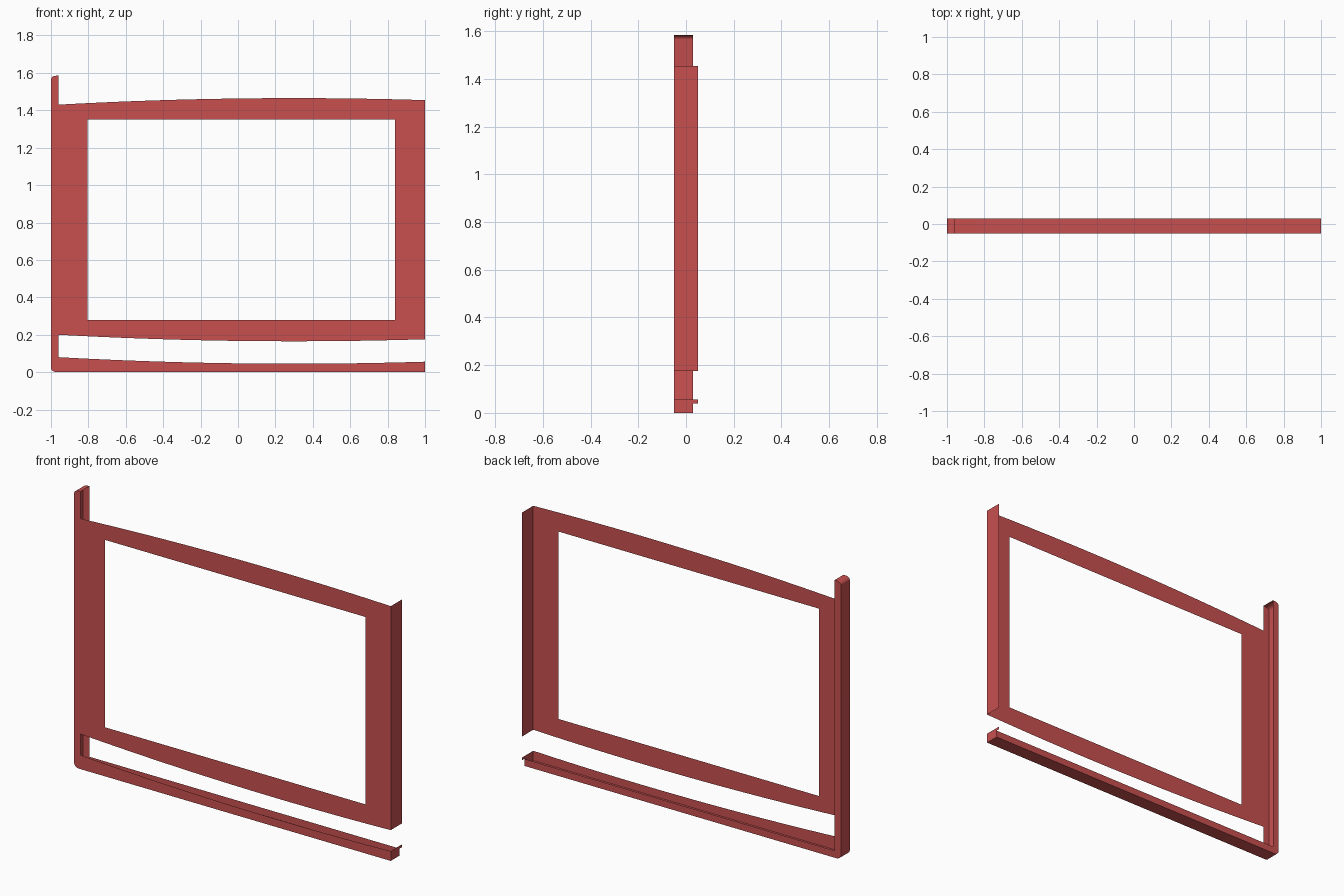
import bpy, bmesh, math

if "Cube" in bpy.data.objects:
    bpy.data.objects.remove(bpy.data.objects["Cube"])

Y0, Y1, Y2 = -0.05, 0.03, 0.05      # front sheet, rear flange, deep edge
TOP = 1.585
XI = -0.96                          # inner edge of the post

red = bpy.data.materials.new("red_paint")
red.diffuse_color = (0.58, 0.08, 0.08, 1)
red.use_nodes = True
red.node_tree.nodes["Principled BSDF"].inputs["Base Color"].default_value = red.diffuse_color


def make(name, polys, smooth=False):
    """Build one sheet object from a list of polygons."""
    bm = bmesh.new()
    for p in polys:
        bm.faces.new([bm.verts.new(v) for v in p])
    bmesh.ops.remove_doubles(bm, verts=bm.verts[:], dist=1e-5)
    bmesh.ops.triangulate(bm, faces=[f for f in bm.faces if len(f.verts) > 4])
    me = bpy.data.meshes.new(name)
    bm.to_mesh(me)
    bm.free()
    me.materials.append(red)
    ob = bpy.data.objects.new(name, me)
    bpy.context.collection.objects.link(ob)
    if smooth:
        bpy.ops.object.select_all(action='DESELECT')
        ob.select_set(True)
        bpy.context.view_layer.objects.active = ob
        bpy.ops.object.shade_smooth_by_angle(angle=math.radians(30))
    return ob


def bow(x):
    return 0.022 * (x - 0.3) ** 2


def top_edge(x):
    return 1.465 - bow(x)


def low_edge(x):
    return 0.165 + bow(x)


def sill_edge(x):
    return 0.045 + bow(x)


def span(a, b, n):
    return [a + (b - a) * i / n for i in range(n + 1)]


def band(xs, lo, hi):
    """Column quads in the front plane between two edge curves."""
    return [[(a, Y0, lo(a)), (b, Y0, lo(b)), (b, Y0, hi(b)), (a, Y0, hi(a))]
            for a, b in zip(xs, xs[1:])]


# Front panel with window opening
L, R, B, T = -0.805, 0.84, 0.28, 1.35
mid = span(L, R, 24)
panel = band(span(XI, L, 3), low_edge, top_edge) + band(span(R, 1, 3), low_edge, top_edge)
panel += band(mid, low_edge, lambda x: B) + band(mid, lambda x: T, top_edge)
make("front_panel", panel)

# Return wall on the right of the panel
make("panel_side", [[(1, Y0, low_edge(1)), (1, Y2, low_edge(1)),
                     (1, Y2, top_edge(1)), (1, Y0, top_edge(1))]])

# Outer outline of the L-shaped channel, with rounded corners
arc = [i * math.pi / 12 for i in range(7)]
outer = [(1, 0)]
outer += [(-0.97 - 0.03 * math.sin(t), 0.025 - 0.025 * math.cos(t)) for t in arc]
outer += [(-0.97 - 0.03 * math.cos(t), TOP - 0.02 + 0.02 * math.sin(t)) for t in arc]
outer += [(XI, TOP)]

# Channel front, bowed along the sill
front = outer + [(x, sill_edge(x)) for x in span(XI, 1, 30)]
make("channel_front", [[(x, Y0, z) for x, z in front]])

# Channel outer wall
make("channel_wall", [[(a[0], Y0, a[1]), (a[0], Y1, a[1]), (b[0], Y1, b[1]), (b[0], Y0, b[1])]
                      for a, b in zip(outer, outer[1:])], smooth=True)

# Channel rear flange
rear = outer + [(XI, 0.04), (1, 0.04)]
make("channel_flange", [[(x, Y1, z) for x, z in reversed(rear)]])

# Sill end cap with a small projecting lip
s = sill_edge(1)
make("sill_end", [[(1, Y0, 0), (1, Y1, 0), (1, Y1, 0.04), (1, Y0, 0.04)],
                  [(1, Y0, 0.04), (1, Y1, 0.04), (1, Y1, s), (1, Y0, s)],
                  [(1, Y1, 0.04), (1, Y2, 0.04), (1, Y2, s), (1, Y1, s)]])
